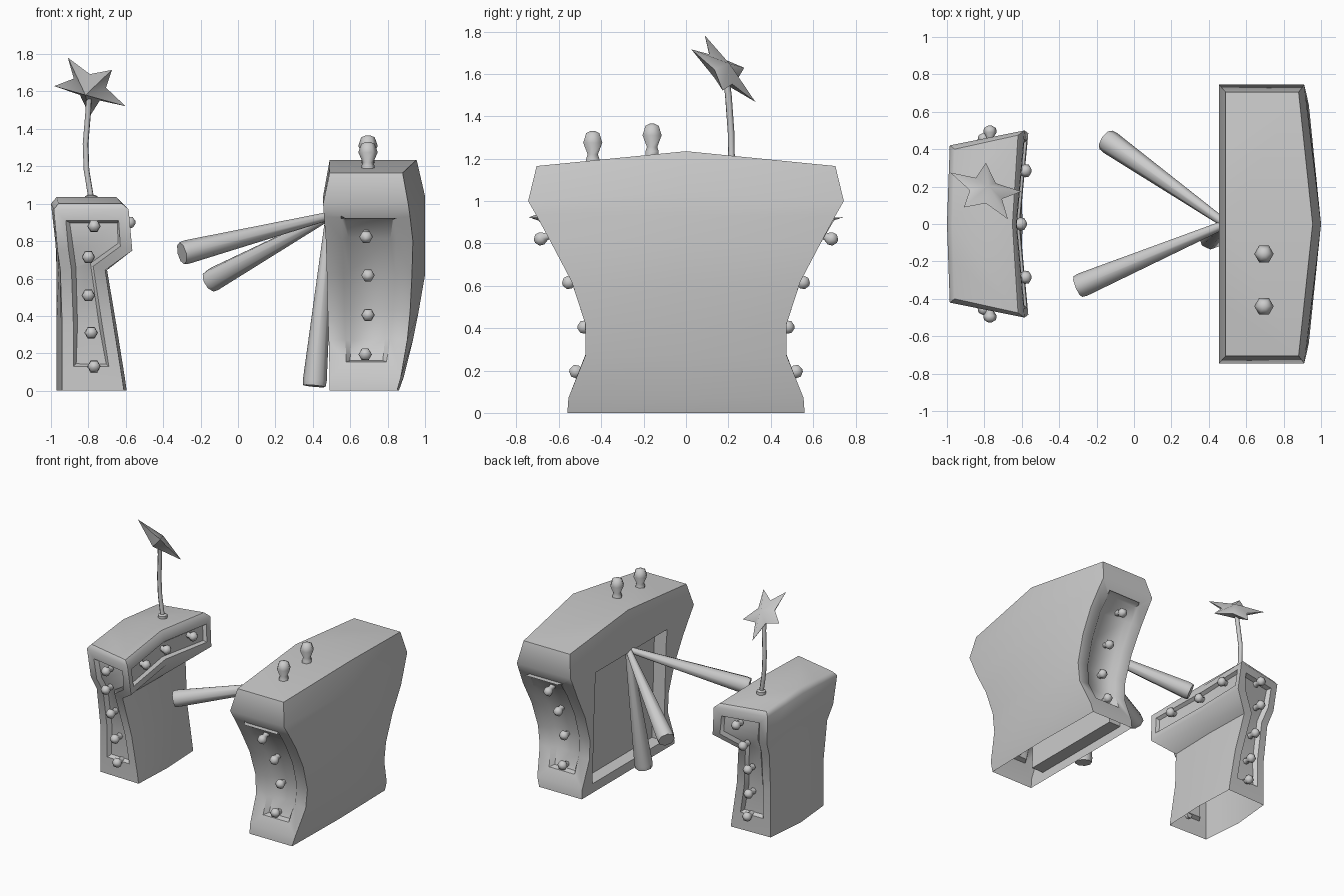
import bpy, bmesh, math
from mathutils import Vector

if "Cube" in bpy.data.objects:
    bpy.data.objects.remove(bpy.data.objects["Cube"])


def finish(name, bm, angle=50):
    me = bpy.data.meshes.new(name)
    bm.normal_update()
    bm.to_mesh(me)
    bm.free()
    ob = bpy.data.objects.new(name, me)
    bpy.context.collection.objects.link(ob)
    bpy.ops.object.select_all(action='DESELECT')
    ob.select_set(True)
    bpy.context.view_layer.objects.active = ob
    bpy.ops.object.shade_smooth_by_angle(angle=math.radians(angle))
    return ob


def shell(levels, o):
    """Loft of rings; level = z side, z mid, y left, y right, x left, x left mid, x right, x right mid."""
    bm = bmesh.new()
    rings = []
    for z, zc, wl, wr, xl, xlc, xr, xrc in levels:
        t = min(o / wl, 0.91)
        xo, zo, yo = xlc + (xl - xlc) * t, zc + (z - zc) * t, wl * t
        pts = [(xl, -wl, z), (xr, -wr, z), (xrc, 0, zc), (xr, wr, z),
               (xl, wl, z), (xo, yo, zo), (xlc, 0, zc), (xo, -yo, zo)]
        rings.append([bm.verts.new(p) for p in pts])
    faces = {}
    for k, (a, b) in enumerate(zip(rings, rings[1:])):
        for i in range(8):
            j = (i + 1) % 8
            faces[k, i] = bm.faces.new((a[i], a[j], b[j], b[i]))
    r = rings[-1]
    bm.faces.new([r[i] for i in (0, 1, 2, 6, 7)])
    bm.faces.new([r[i] for i in (2, 3, 4, 5, 6)])
    return bm, faces


def recess(bm, faces, frame, slope, depth):
    """Framed panel sunk into a group of faces."""
    bm.normal_update()
    bmesh.ops.inset_region(bm, faces=faces, thickness=frame, use_even_offset=True)
    bm.normal_update()
    bmesh.ops.inset_region(bm, faces=faces, thickness=slope, depth=-depth)


def lathe(name, base, direction, profile, n=6, angle=60):
    """Revolve (radius, height) pairs about a direction from a base point."""
    bm = bmesh.new()
    d = Vector(direction).normalized()
    q = d.to_track_quat('Z', 'Y')
    rings = [[bm.verts.new(Vector(base) + q @ Vector((r * math.cos(2 * math.pi * i / n),
              r * math.sin(2 * math.pi * i / n), h))) for i in range(n)] for r, h in profile]
    for a, b in zip(rings, rings[1:]):
        for i in range(n):
            j = (i + 1) % n
            bm.faces.new((a[i], a[j], b[j], b[i]))
    bm.faces.new(rings[0][::-1])
    bm.faces.new(rings[-1])
    return finish(name, bm, angle)


BULB = [(.024, 0), (.02, .03), (.036, .055), (.032, .078), (.008, .092)]
KNOB = [(.036, -.02), (.036, .025), (.028, .045), (.052, .1), (.036, .145), (.012, .155)]

# Large booth: flared sides, bulging back, ridged top, doorway and side panels
big = [(0, 0, .56, .56, .49, .49, .85, .86),
       (.07, .07, .555, .555, .49, .49, .87, .885),
       (.27, .27, .475, .475, .485, .485, .905, .935),
       (.42, .42, .475, .475, .48, .48, .92, .965),
       (.62, .62, .54, .54, .475, .475, .93, 1.0),
       (.80, .80, .635, .635, .47, .47, .935, 1.0),
       (.93, .93, .705, .705, .46, .46, .92, 1.0),
       (1.0, 1.04, .745, .745, .455, .455, .91, 1.0),
       (1.165, 1.235, .705, .705, .49, .49, .88, .955)]
bm, f = shell(big, .43)
for side in (0, 3):
    recess(bm, [f[k, side] for k in range(1, 7)], .09, .03, .035)
door = [f[k, i] for k in range(1, 6) for i in (5, 6)]
new = bmesh.ops.extrude_face_region(bm, geom=door)["geom"]
bmesh.ops.delete(bm, geom=[g for g in door if g.is_valid], context='FACES')
bmesh.ops.translate(bm, vec=(.1, 0, 0), verts=[g for g in new if isinstance(g, bmesh.types.BMVert)])
finish("large_booth", bm)

for x, y, z, tilt in [(.685, .69, .82, -.4), (.695, .555, .615, -.3), (.695, .48, .405, 0), (.68, .52, .195, .2)]:
    for s in (-1, 1):
        lathe("booth_side_bulb", (x, s * (y - .06), z - .06 * tilt), (0, s, tilt), BULB)
for y, z in [(-.16, 1.21), (-.44, 1.175)]:
    lathe("booth_top_bulb", (.695, y, z), (0, 0, 1), KNOB)

# Small counter: overhanging, slightly concave front and bulging back
small = [(0, 0, .32, .33, -.94, -.97, -.61, -.595),
         (.07, .07, .32, .33, -.94, -.97, -.62, -.605),
         (.35, .35, .32, .335, -.94, -.97, -.665, -.65),
         (.645, .645, .35, .38, -.95, -.97, -.71, -.70),
         (.75, .78, .40, .485, -.965, -.975, -.565, -.61),
         (.97, 1.0, .42, .50, -.985, -1.0, -.585, -.63),
         (1.0, 1.035, .40, .475, -.96, -.97, -.62, -.65)]
bm, f = shell(small, .2)
recess(bm, [f[4, 1], f[4, 2]], .045, .015, .025)
for side in (0, 3):
    recess(bm, [f[k, side] for k in range(1, 5)], .06, .02, .03)
finish("small_counter", bm)

for x, y, z in [(-.77, .485, .88), (-.80, .445, .715), (-.80, .385, .51), (-.785, .355, .31), (-.77, .35, .13)]:
    for s in (-1, 1):
        lathe("counter_side_bulb", (x, s * (y - .05), z), (0, s, 0), BULB)
for y, x in [(-.285, -.64), (0, -.665), (.285, -.64)]:
    lathe("counter_front_bulb", (x, y, .90), (1, 0, 0), BULB)

# Three tapered poles fanning out of the doorway
for end in [(-.30, -.335, .735), (-.15, .45, .585), (.408, -.075, .025)]:
    a, b = Vector((.49, 0, .935)), Vector(end)
    length = (b - a).length
    lathe("fan_pole", a, b - a, [(.022, 0), (.064, length - .03), (.06, length)], 8)

# Bent star stalk with its base disc
lathe("stalk_base", (-.785, .21, 1.0), (0, 0, 1), [(.034, 0), (.034, .04), (.02, .046)], 8)
cu = bpy.data.curves.new("star_stalk", 'CURVE')
cu.dimensions = '3D'
cu.bevel_depth = .016
cu.bevel_resolution = 1
cu.use_fill_caps = True
path = [(-.785, .21, 1.03), (-.81, .215, 1.18), (-.815, .213, 1.32), (-.80, .20, 1.5), (-.795, .185, 1.61)]
sp = cu.splines.new('POLY')
sp.points.add(len(path) - 1)
for p, co in zip(sp.points, path):
    p.co = (*co, 1)
sp.use_smooth = True
bpy.context.collection.objects.link(bpy.data.objects.new("star_stalk", cu))

# Tilted five-pointed star with raised centres
c = Vector((-.792, .178, 1.623))
u = Vector((.932, -.249, -.262)).normalized()
v = Vector((0, -.694, .72)).normalized()
n = u.cross(v)
bm = bmesh.new()
rim = []
for i in range(10):
    a = math.radians(-90 + 36 * i)
    r = .097 if i % 2 else .215
    rim.append(bm.verts.new(c + r * (math.cos(a) * u + math.sin(a) * v)))
front, back = bm.verts.new(c + n * .065), bm.verts.new(c - n * .04)
for i in range(10):
    j = (i + 1) % 10
    bm.faces.new((rim[i], rim[j], front))
    bm.faces.new((rim[j], rim[i], back))
finish("star", bm, 60)
